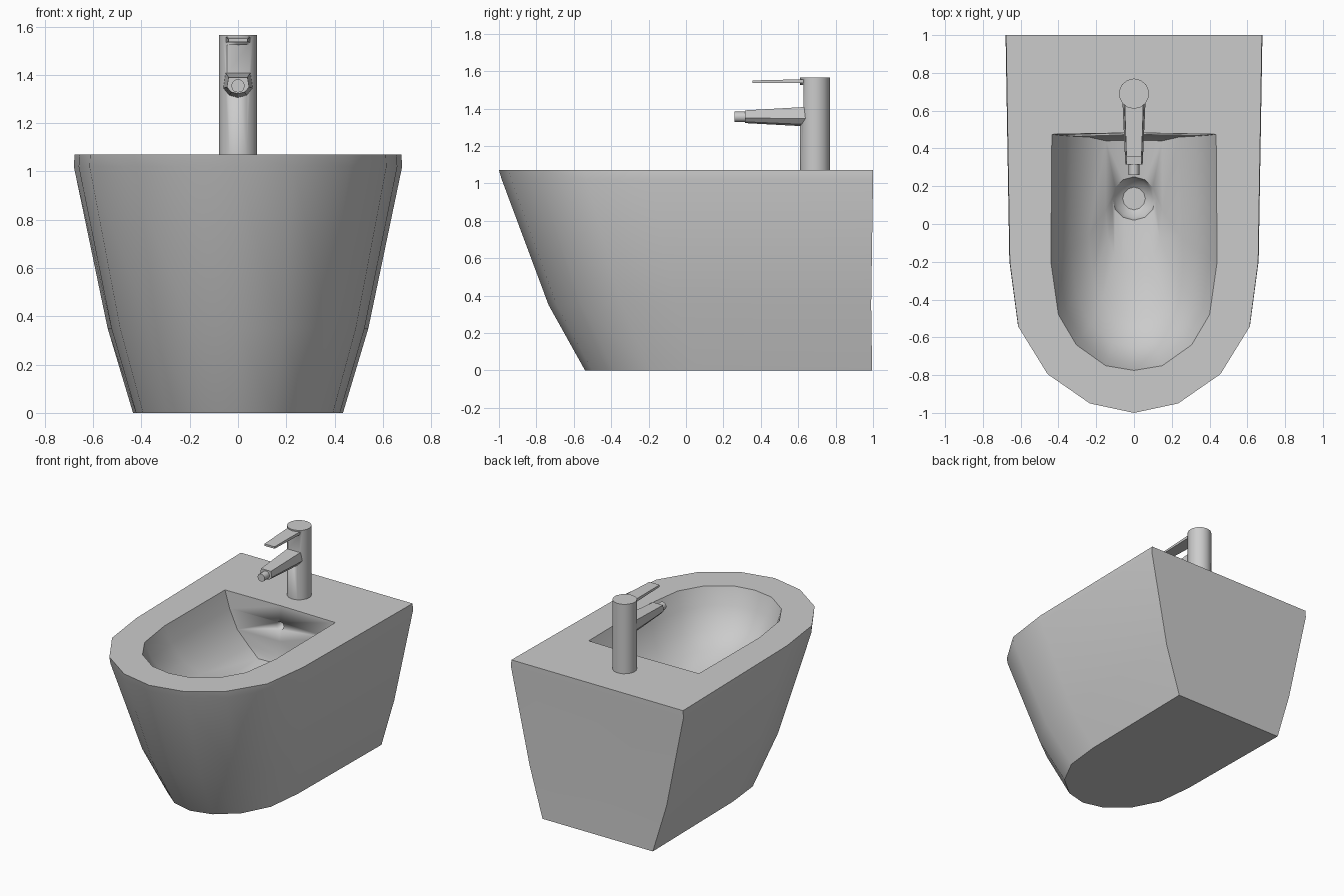
import bpy, bmesh, math
from mathutils import Matrix

if "Cube" in bpy.data.objects:
    bpy.data.objects.remove(bpy.data.objects["Cube"])


def make_object(name, bm, angle=35):
    bmesh.ops.recalc_face_normals(bm, faces=bm.faces)
    me = bpy.data.meshes.new(name)
    bm.to_mesh(me)
    bm.free()
    ob = bpy.data.objects.new(name, me)
    bpy.context.collection.objects.link(ob)
    bpy.ops.object.select_all(action='DESELECT')
    ob.select_set(True)
    bpy.context.view_layer.objects.active = ob
    bpy.ops.object.shade_smooth_by_angle(angle=math.radians(angle))
    return ob


def loft(name, rings, angle=35):
    """Skin a list of equal-length point rings and cap both ends."""
    bm = bmesh.new()
    vs = [[bm.verts.new(p) for p in r] for r in rings]
    n = len(rings[0])
    for a, b in zip(vs, vs[1:]):
        for i in range(n):
            j = (i + 1) % n
            bm.faces.new((a[i], a[j], b[j], b[i]))
    bm.faces.new(vs[0])
    bm.faces.new(vs[-1])
    return make_object(name, bm, angle)


def mirrored(half):
    """Half outline from back centre to front centre -> closed outline."""
    return half + [(-x, y) for x, y in half[-2:0:-1]]


def fit(outline, z, hw, front, back):
    """Scale an outline to a half width and a front/back range at height z."""
    mx = max(x for x, y in outline)
    y0, y1 = outline[6][1], outline[1][1]
    return [(x / mx * hw, front + (y - y0) / (y1 - y0) * (back - front), z)
            for x, y in outline]


def cylinder(name, r, depth, sides, loc, along_y=False):
    bm = bmesh.new()
    m = Matrix.Translation(loc)
    if along_y:
        m = m @ Matrix.Rotation(math.pi / 2, 4, 'X')
    bmesh.ops.create_cone(bm, cap_ends=True, segments=sides, radius1=r,
                          radius2=r, depth=depth, matrix=m)
    return make_object(name, bm)


def cut(target, cutter):
    mod = target.modifiers.new("cut", 'BOOLEAN')
    mod.operation = 'DIFFERENCE'
    mod.solver = 'EXACT'
    mod.object = cutter
    cutter.hide_render = True
    bpy.context.view_layer.objects.active = target
    bpy.ops.object.modifier_apply(modifier=mod.name)
    bpy.data.objects.remove(cutter)


# Bowl body: outer shell, flat rim, basin and drain in one solid loft
outer = mirrored([(0, 1), (.68, 1), (.66, -.2), (.615, -.54), (.46, -.79),
                  (.235, -.945), (0, -.995)])
inner = mirrored([(0, .483), (.435, .475), (.44, -.2), (.40, -.48),
                  (.305, -.64), (.15, -.75), (0, -.775)])
rings = [fit(outer, *l) for l in (
    (0, .435, -.54, .995), (.35, .54, -.735, .99),
    (1.02, .68, -.985, 1), (1.07, .677, -1, 1))]
rings += [fit(inner, *l) for l in (
    (1.07, .44, -.775, .475), (.95, .40, -.735, .470), (.82, .335, -.65, .465),
    (.73, .24, -.50, .46), (.67, .15, -.24, .44))]
for r, z in ((.115, .635), (.10, .59), (.06, .56)):
    rings.append([(r * math.sin(k * math.tau / 12),
                   .135 + r * math.cos(k * math.tau / 12), z) for k in range(12)])
body = loft("bidet_body", rings)

# Overflow hole in the back wall of the basin
cut(body, cylinder("overflow_cutter", .028, .2, 12, (0, .54, .93), True))

# Tap column with a flat notch on the front
column = cylinder("tap_column", .08, .505, 14, (0, .69, 1.3125))
bm = bmesh.new()
bmesh.ops.create_cube(bm, size=1, matrix=Matrix.Translation((0, .577, 1.465))
                      @ Matrix.Diagonal((.3, .1, .12, 1)))
cut(column, make_object("notch_cutter", bm))


# Tapered spout with a faceted underside
def spout_ring(y, hw, top, bottom):
    h = top - bottom
    half = [(hw * .85, top), (hw, bottom + h * .4), (hw * .6, bottom + h * .1)]
    pts = half + [(0, bottom)] + [(-x, z) for x, z in half[::-1]]
    return [(x, y, z) for x, z in pts]


loft("tap_spout", [spout_ring(.67, .062, 1.41, 1.303),
                   spout_ring(.315, .046, 1.39, 1.322)], 20)
cylinder("spout_nozzle", .028, .08, 12, (0, .30, 1.355), True)


# Flat lever handle
def lever_ring(y, hw, z0, z1):
    return [(-hw, y, z0), (hw, y, z0), (hw, y, z1), (-hw, y, z1)]


loft("tap_lever", [lever_ring(.66, .05, 1.535, 1.557),
                   lever_ring(.355, .04, 1.536, 1.55)])
